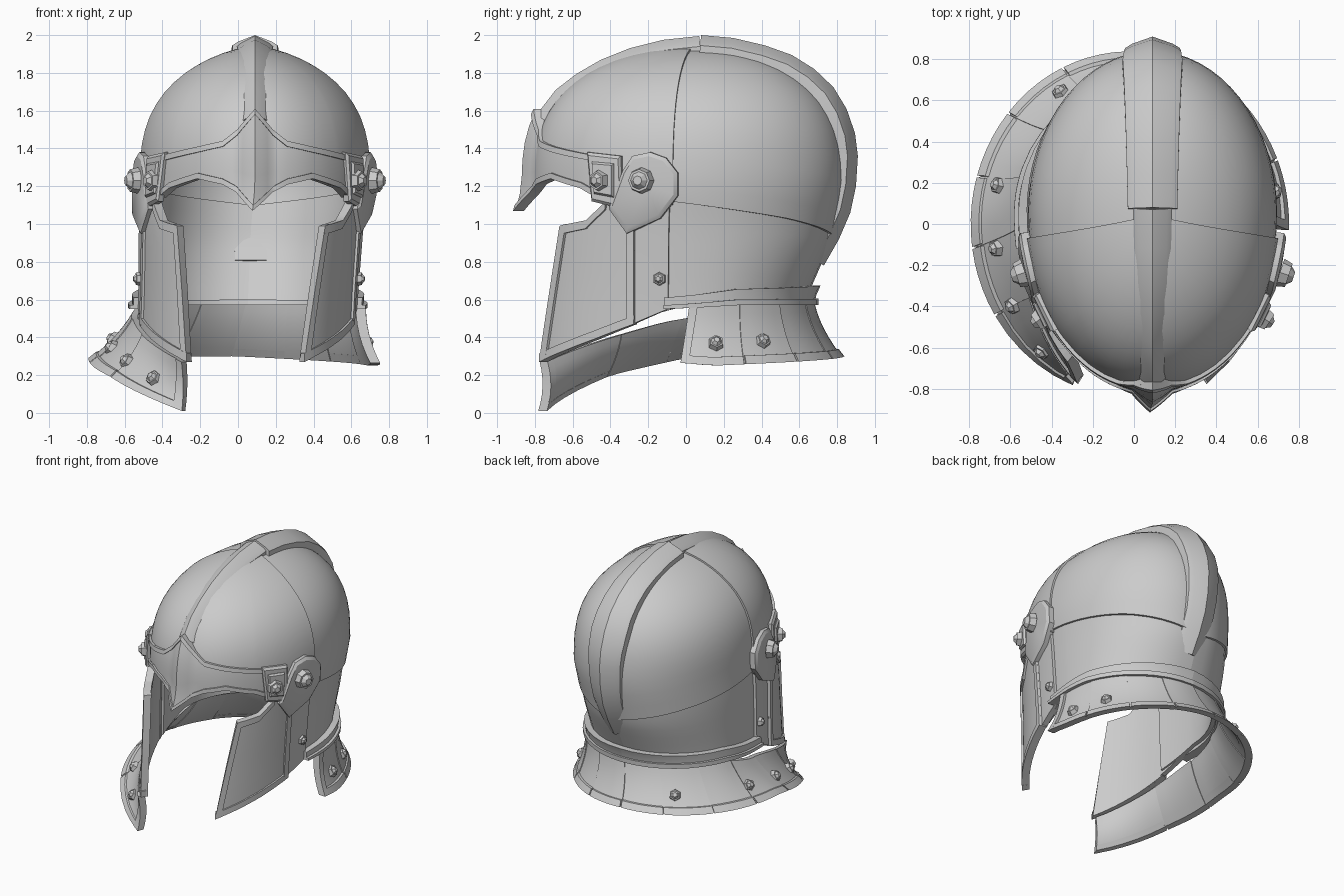
import bpy, bmesh
from math import sin, cos, acos, radians
from mathutils import Vector

if "Cube" in bpy.data.objects:
    bpy.data.objects.remove(bpy.data.objects["Cube"])

# ---- helmet surface: phi = degrees from the front (positive = right side) ----
YC = .05
CX = [(.3, .04), (1.0, .07), (1.2, .09)]
AX = [(.3, .58), (.65, .585), (1.2, .605)]
RF = [(.3, .94), (1.0, .90), (1.2, .85)]
RB = [(.6, .60), (.9, .73), (1.2, .79)]


def tab(t, x):
    if x <= t[0][0]:
        return t[0][1]
    for (x0, y0), (x1, y1) in zip(t, t[1:]):
        if x <= x1:
            return y0 + (y1 - y0) * (x - x0) / (x1 - x0)
    return t[-1][1]


def radii(z, off):
    s = max(0, min(1, (z - 1.2) / (.73 + off)))
    k = (1 - s ** 2.7) ** .5
    return ((tab(AX, z) + off) * (1 - s ** 2.9) ** .65,
            (tab(RF, z) + off) * k, (tab(RB, z) + off) * k)


def surf(phi, z, off=0):
    a, f, b = radii(z, off)
    p = radians(phi)
    return Vector((tab(CX, z) + a * sin(p), YC - (f if cos(p) > 0 else b) * cos(p), z))


def side_pt(y, z, off, side):
    c = max(-1, min(1, (YC - y) / radii(z, 0)[1]))
    return surf(side * acos(c) * 57.29578, z, off)


def finish(name, bm, angle=32):
    bmesh.ops.remove_doubles(bm, verts=bm.verts, dist=1e-4)
    bmesh.ops.recalc_face_normals(bm, faces=bm.faces)
    me = bpy.data.meshes.new(name)
    bm.to_mesh(me)
    bm.free()
    ob = bpy.data.objects.new(name, me)
    bpy.context.collection.objects.link(ob)
    bpy.ops.object.select_all(action='DESELECT')
    ob.select_set(True)
    bpy.context.view_layer.objects.active = ob
    bpy.ops.object.shade_smooth_by_angle(angle=radians(angle))


def slab(name, f, nu, nv, t):
    """Closed curved plate from f(u, v, depth)."""
    bm = bmesh.new()
    g = [[[bm.verts.new(f(i / nu, j / nv, d)) for j in range(nv + 1)]
          for i in range(nu + 1)] for d in (0, -t)]
    o, n = g
    for i in range(nu):
        for j in range(nv):
            for s in g:
                bm.faces.new((s[i][j], s[i + 1][j], s[i + 1][j + 1], s[i][j + 1]))
        for j in (0, nv):
            bm.faces.new((o[i][j], o[i + 1][j], n[i + 1][j], n[i][j]))
    for j in range(nv):
        for i in (0, nu):
            bm.faces.new((o[i][j], o[i][j + 1], n[i][j + 1], n[i][j]))
    finish(name, bm)


def shell(name, cols, off, t, seg=4, nv=6, dome=False, sides=(1, -1), keel=0):
    """Plate on the helmet surface; cols = (phi low, z low, phi high, z high)."""
    def f(u, v, d, side):
        x = u * (len(cols) - 1)
        i = min(int(x), len(cols) - 2)
        p0, z0, p1, z1 = [a + (b - a) * (x - i) for a, b in zip(cols[i], cols[i + 1])]
        phi = p0 + (p1 - p0) * v
        e = off + d + keel * max(0, 1 - abs(phi) / 9)
        z = z0 + (1.93 + e - z0) * sin(radians(90 * v)) if dome else z0 + (z1 - z0) * v
        return surf(side * phi, z, e)
    for s in sides:
        slab(name + ("_right" if s > 0 else "_left"),
             lambda u, v, d: f(u, v, d, s), seg * (len(cols) - 1), nv, t)


def strip(name, cols, w, off, edge, **kw):
    """Raised border along the lower (edge=0) or upper (edge=1) side of a plate."""
    c = [((p1, z1 - w, p1, z1) if edge else (p0, z0, p0, z0 + w)) for p0, z0, p1, z1 in cols]
    shell(name, c, off, .04, nv=1, **kw)


def rivet(name, pos, normal, r, h, n=6):
    bm = bmesh.new()
    bmesh.ops.create_cone(bm, cap_ends=True, segments=n, radius1=r, radius2=r * .85, depth=h)
    top = bmesh.ops.create_cone(bm, cap_ends=True, segments=n, radius1=r * .7, radius2=r * .35, depth=h * .6)
    bmesh.ops.translate(bm, verts=top['verts'], vec=(0, 0, h * .75))
    q = Vector(normal).to_track_quat('Z', 'Y')
    for v in bm.verts:
        v.co = q @ v.co + Vector(pos)
    finish(name, bm, 20)


def plate(name, pts, o0, o1, side):
    """Polygon (y, z) wrapped on the side of the helmet, with a chamfered edge."""
    bm = bmesh.new()
    c = Vector((sum(p[0] for p in pts), sum(p[1] for p in pts))) / len(pts)
    rings = []
    for k, o in ((1, o0), (1, o1 - .012), (.88, o1)):
        q = [c + (Vector(p) - c) * k for p in pts]
        rings.append([bm.verts.new(side_pt(p.x, p.y, o, side)) for p in q])
    caps = [bm.verts.new(side_pt(c.x, c.y, o, side)) for o in (o0, o1)]
    for i in range(len(pts)):
        j = (i + 1) % len(pts)
        for a, b in zip(rings, rings[1:]):
            bm.faces.new((a[i], a[j], b[j], b[i]))
        bm.faces.new((rings[0][i], rings[0][j], caps[0]))
        bm.faces.new((rings[-1][i], rings[-1][j], caps[1]))
    finish(name, bm)


def crest(name, path, w0, w1, w2, end_depth):
    """Roof-shaped ridge swept along a (y, z) path."""
    bm = bmesh.new()
    rows, n = [], len(path) - 1
    for i, p in enumerate(path):
        a, b = Vector(path[max(0, i - 1)]), Vector(path[min(n, i + 1)])
        t = (b - a).normalized()
        nm = Vector((-t.y, t.x))
        if nm.dot(Vector(p) - Vector((0, 1.2))) < 0:
            nm = -nm
        u = i / n
        w = tab([(0, w0), (.5, w1), (1, w2)], u)
        dp = tab([(0, .12), (.6, .12), (1, end_depth)], u)
        row = []
        for x, h in ((-w, -dp), (-w, -.055), (-w * .75, -.035), (0, 0), (w * .75, -.035), (w, -.055), (w, -dp)):
            q = Vector(p) + nm * h
            row.append(bm.verts.new((.09 + x, q.x, q.y)))
        rows.append(row)
    for a, b in zip(rows, rows[1:]):
        for k in range(7):
            m = (k + 1) % 7
            bm.faces.new((a[k], a[m], b[m], b[k]))
    bm.faces.new(rows[0])
    bm.faces.new(rows[-1])
    finish(name, bm, 20)


# skull: front and back dome quarters, lower wall, temples
shell("skull_front", [(0, 1.3, 0, 2), (45, 1.28, 45, 2), (60, 1.13, 60, 2), (82, 1.1, 82, 2)], .012, .045, 6, 16, True)
shell("skull_back", [(81, 1.12, 81, 2), (130, 1.03, 130, 2), (180, .92, 180, 2)], 0, .04, 9, 16, True)
shell("neck_wall", [(70, .5, 68, 1.2), (90, .58, 90, 1.2), (180, .6, 180, 1.1)], -.015, .035, 10, 8)
shell("temple_plate", [(69, .47, 68, 1.14), (81, .55, 81, 1.14)], .005, .04, 4, 6)

# crest ridges
crest("crest_back", [(.08, 2.0), (.25, 1.985), (.42, 1.945), (.56, 1.895), (.68, 1.82), (.78, 1.725), (.85, 1.61),
                     (.895, 1.48), (.91, 1.36), (.9, 1.2), (.87, 1.06), (.81, .92), (.73, .78)], .12, .145, .105, .058)
crest("crest_front", [(.07, 1.995), (-.12, 1.975), (-.3, 1.93), (-.45, 1.87), (-.58, 1.795), (-.69, 1.71),
                      (-.79, 1.58)], .095, .08, .065, .1)

# brow band with nasal point
half = [(54, 1.14, 54, 1.36), (46, 1.19, 46, 1.375), (29, 1.24, 29, 1.41), (16, 1.21, 16, 1.44), (9, 1.17, 9, 1.5), (0, 1.07, 0, 1.61)]
brow = half + [(-a, b, -c, d) for a, b, c, d in half[-2::-1]]
shell("brow_band", brow, .015, .045, 3, 6, sides=(1,), keel=.055)
strip("brow_lower_trim", brow, .03, .028, 0, sides=(1,), keel=.055)
strip("brow_upper_trim", brow, .03, .028, 1, sides=(1,), keel=.055)

# cheek guards with raised borders
cheek = [(31, .27, 39, .99), (44, .33, 51, 1.02), (56, .39, 58, 1.12), (70, .47, 69, 1.16)]
shell("cheek_guard", cheek, .012, .04, 4, 8)
strip("cheek_lower_trim", cheek, .045, .026, 0)
strip("cheek_upper_trim", cheek[:3], .045, .026, 1)
shell("cheek_front_trim", [(31, .27, 39, .99), (34.5, .285, 42, 1.0)], .026, .05, 1, 8)
shell("cheek_rear_trim", [(67.5, .46, 66.5, 1.1), (70, .47, 69, 1.1)], .026, .04, 1, 8)

# hinge plates and bolts
hinge = [(-.04, 1.15), (-.04, 1.27), (-.1, 1.35), (-.18, 1.38), (-.27, 1.36), (-.32, 1.28), (-.39, 1.08), (-.3, .95), (-.13, 1.03)]
for s, tag in ((1, "right"), (-1, "left")):
    plate("hinge_plate_" + tag, hinge, -.01, .05, s)
    plate("brow_end_plate_" + tag, [(-.5, 1.38), (-.33, 1.36), (-.32, 1.08), (-.48, 1.12)], .0, .045, s)
    plate("brow_end_inset_" + tag, [(-.47, 1.33), (-.36, 1.32), (-.36, 1.14), (-.46, 1.16)], .04, .058, s)
    for y, z, r, o, h in ((-.22, 1.23, .07, .07, .045), (-.43, 1.23, .058, .065, .035), (-.14, .71, .038, .012, .025)):
        p = side_pt(y, z, o, s)
        rivet("bolt_" + tag, p, side_pt(y, z, o + .1, s) - p, r, h, 8 if r > .06 else 6)

# neck roll above the gorget
shell("neck_roll", [(80, .55, 80, .61), (110, .57, 110, .655), (180, .57, 180, .675)], .03, .05, 8, 2)
shell("neck_roll_lip", [(80, .55, 80, .57), (110, .57, 110, .6), (180, .57, 180, .605)], .05, .05, 8, 1)

# flared gorget: short on the right, reaching the front on the left
GZ_TOP = [(88, .56), (110, .58), (245, .58), (285, .48), (339, .27)]
GZ_BOT = [(88, .265), (100, .25), (180, .3), (270, .29), (300, .2), (339, .01)]


def gorget(phi, v, d):
    pt = phi if phi < 250 else 250 + (phi - 250) * 77 / 89
    top = surf(pt, tab(GZ_TOP, phi), .025 + d)
    p = radians(phi)
    bot = Vector((-.02 + (.755 + d) * sin(p), -(.82 + d) * cos(p), tab(GZ_BOT, phi)))
    q = top.lerp(bot, v)
    pull = .08 * v * (1 - v)
    return q - Vector((sin(p), -cos(p), 0)) * pull


cuts = [88, 112, 135, 158, 181, 205, 230, 254, 278, 302, 339]
for i, (a, b) in enumerate(zip(cuts, cuts[1:])):
    lift = .006 * (i % 2)
    slab("gorget_panel", lambda u, v, d: gorget(a + (b - a) * u, v, d + lift), 5, 6, .035)
    slab("gorget_rim", lambda u, v, d: gorget(a + .4 + (b - a - .8) * u, .86 + .14 * v, d + .018), 5, 1, .05)
slab("gorget_front_trim", lambda u, v, d: gorget(335 + 4 * u, v, d + .018), 1, 6, .05)
slab("gorget_side_trim", lambda u, v, d: gorget(88 + 3 * u, v, d + .018), 1, 6, .05)
for phi in (101, 122, 212, 257, 281, 302, 322):
    p = gorget(phi, .62, .008)
    n = (gorget(phi, .62, .1) - p).normalized() + Vector((0, 0, .6))
    rivet("gorget_rivet", p, n, .045, .03)
